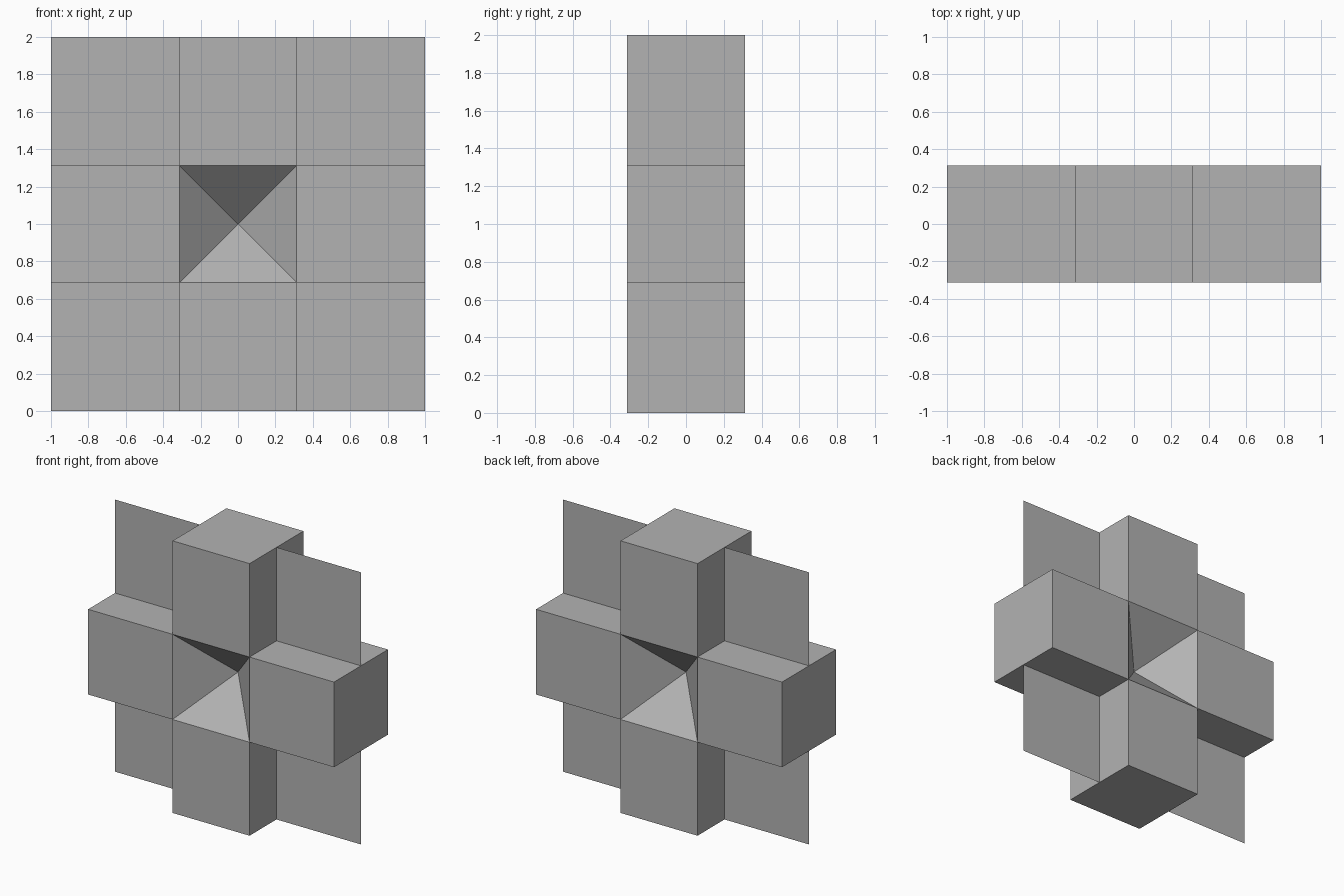
import bpy
import bmesh
from math import pi
from mathutils import Matrix, Vector

cube = bpy.data.objects.get("Cube")
if cube:
    bpy.data.objects.remove(cube, do_unlink=True)

HALF = 0.313   # half the width and depth of each arm
REACH = 1.0    # distance from the centre to an arm's end
CENTRE = Vector((0, 0, REACH))

grey = bpy.data.materials.new("plain grey")
grey.use_nodes = True
colour = (0.45, 0.45, 0.45, 1)
grey.diffuse_color = colour
grey.node_tree.nodes["Principled BSDF"].inputs["Base Color"].default_value = colour


def finish(bm, name):
    bmesh.ops.remove_doubles(bm, verts=bm.verts, dist=0.0001)
    bmesh.ops.recalc_face_normals(bm, faces=bm.faces)
    mesh = bpy.data.meshes.new(name)
    bm.to_mesh(mesh)
    bm.free()
    mesh.materials.append(grey)
    obj = bpy.data.objects.new(name, mesh)
    obj.location = CENTRE
    bpy.context.collection.objects.link(obj)
    return obj


def add_arm(bm, turn):
    """Square arm whose front and back slope inward to the centre point."""
    def ring(z):
        corners = ((-HALF, -HALF), (HALF, -HALF), (HALF, HALF), (-HALF, HALF))
        return [bm.verts.new(turn @ Vector((x, y, z))) for x, y in corners]
    inner, outer = ring(HALF), ring(REACH)
    tip = bm.verts.new((0, 0, 0))
    bm.faces.new(outer)
    for i in range(4):
        j = (i + 1) % 4
        bm.faces.new((inner[i], inner[j], outer[j], outer[i]))
    # Sunken slopes, front and back
    for i in (0, 2):
        bm.faces.new((inner[i], inner[i + 1], tip))


# Four-armed block with a pyramid hollow on both faces
bm = bmesh.new()
for k in range(4):
    add_arm(bm, Matrix.Rotation(k * pi / 2, 3, "Y"))
finish(bm, "cross_block")

# Flat sheets filling the corners between the arms
bm = bmesh.new()
for sx in (-1, 1):
    for sz in (-1, 1):
        spans = ((HALF, HALF), (REACH, HALF), (REACH, REACH), (HALF, REACH))
        bm.faces.new([bm.verts.new((sx * x, 0, sz * z)) for x, z in spans])
finish(bm, "corner_sheets")
